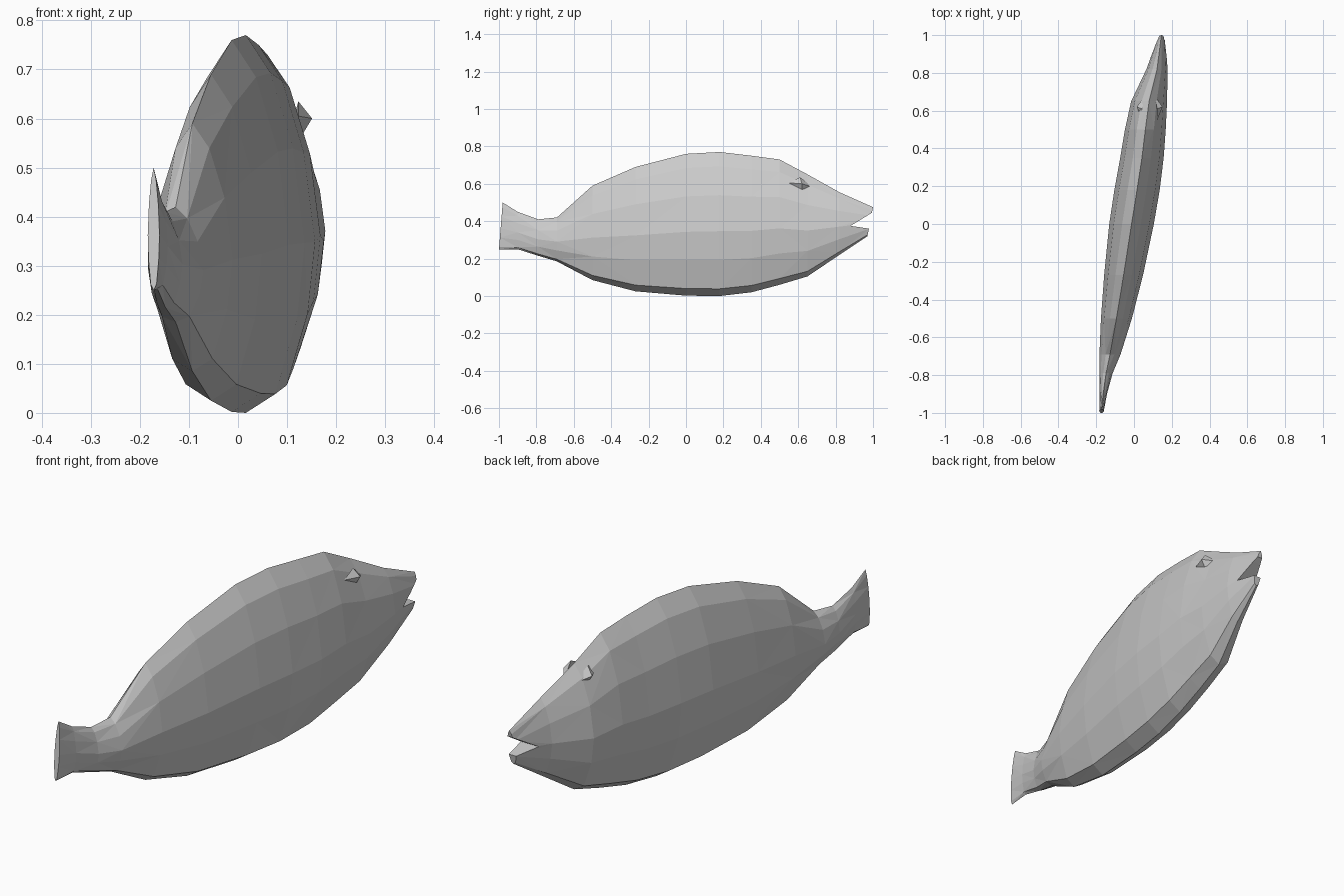
import bpy, bmesh
from mathutils import Matrix, Vector

if "Cube" in bpy.data.objects:
    bpy.data.objects.remove(bpy.data.objects["Cube"])

grey = bpy.data.materials.new("plain grey")
grey.use_nodes = True
colour = (0.6, 0.6, 0.6, 1)
grey.diffuse_color = colour
grey.node_tree.nodes["Principled BSDF"].inputs["Base Color"].default_value = colour


def make_object(name, bm):
    bmesh.ops.recalc_face_normals(bm, faces=bm.faces)
    mesh = bpy.data.meshes.new(name)
    bm.to_mesh(mesh)
    bm.free()
    mesh.materials.append(grey)
    obj = bpy.data.objects.new(name, mesh)
    bpy.context.scene.collection.objects.link(obj)
    return obj


# Stations from tail to nose: y, centre x, half width, bottom z, top z
stations = [
    (-1.0, -.172, .012, .25, .50), (-.90, -.163, .02, .25, .45),
    (-.79, -.148, .035, .215, .41), (-.69, -.127, .056, .185, .42),
    (-.50, -.093, .082, .085, .59), (-.27, -.055, .103, .025, .69),
    (0, -.013, .118, .002, .76), (.18, .016, .12, 0, .77),
    (.35, .042, .115, .02, .75), (.50, .06, .108, .06, .73),
    (.65, .08, .095, .105, .65), (.82, .122, .056, .22, .555),
    (.97, .145, .02, .32, .475),
]
# Half cross-section: share of half width, share of height
half = [(0, 0), (.5, .05), (.87, .25), (1, .45), (.8, .7), (.42, .9), (0, 1)]
section = half + [(-w, t) for w, t in half[-2:0:-1]]

# Body and tail in one loft, both ends raked towards the nose at the top
bm = bmesh.new()
rings = []
for i, (y, x, width, low, high) in enumerate(stations):
    rake = {0: .02, len(stations) - 1: .03}.get(i, 0)
    rings.append([bm.verts.new((x + w * width, y + rake * t, low + t * (high - low)))
                  for w, t in section])
count = len(section)
for i, (a, b) in enumerate(zip(rings, rings[1:])):
    for j in range(count):
        k = (j + 1) % count
        quad = [a[j], a[k], b[k], b[j]]
        s = (i + j) % 2
        q = quad[s:] + quad[:s]
        bm.faces.new((q[0], q[1], q[2]))
        bm.faces.new((q[0], q[2], q[3]))
bm.faces.new(rings[0])
bm.faces.new(rings[-1])
body = make_object("fish_body", bm)

# Open mouth cut by a wedge
bm = bmesh.new()
wedge = [(.88, .375), (1.08, .345), (1.08, .5), (.97, .43)]
face = bm.faces.new([bm.verts.new((0, y, z)) for y, z in wedge])
side = bmesh.ops.extrude_face_region(bm, geom=[face])
bmesh.ops.translate(bm, vec=(.4, 0, 0),
                    verts=[v for v in side["geom"] if isinstance(v, bmesh.types.BMVert)])
cutter = make_object("mouth_cutter", bm)
cutter.hide_render = True
cutter.hide_viewport = True
cut = body.modifiers.new("mouth", "BOOLEAN")
cut.operation = "DIFFERENCE"
cut.solver = "EXACT"
cut.object = cutter

# Small pointed brow over each eye
for name, sign in (("left_brow", 1), ("right_brow", -1)):
    bm = bmesh.new()
    tip = bm.verts.new((.083 + sign * .068, .62, .6))
    base = [bm.verts.new((.083 + sign * dx, y, z)) for dx, y, z in
            ((.04, .55, .605), (.04, .61, .635), (.025, .68, .58), (.05, .62, .57))]
    for j in range(4):
        bm.faces.new((tip, base[j], base[(j + 1) % 4]))
    bm.faces.new(base)
    make_object(name, bm)
